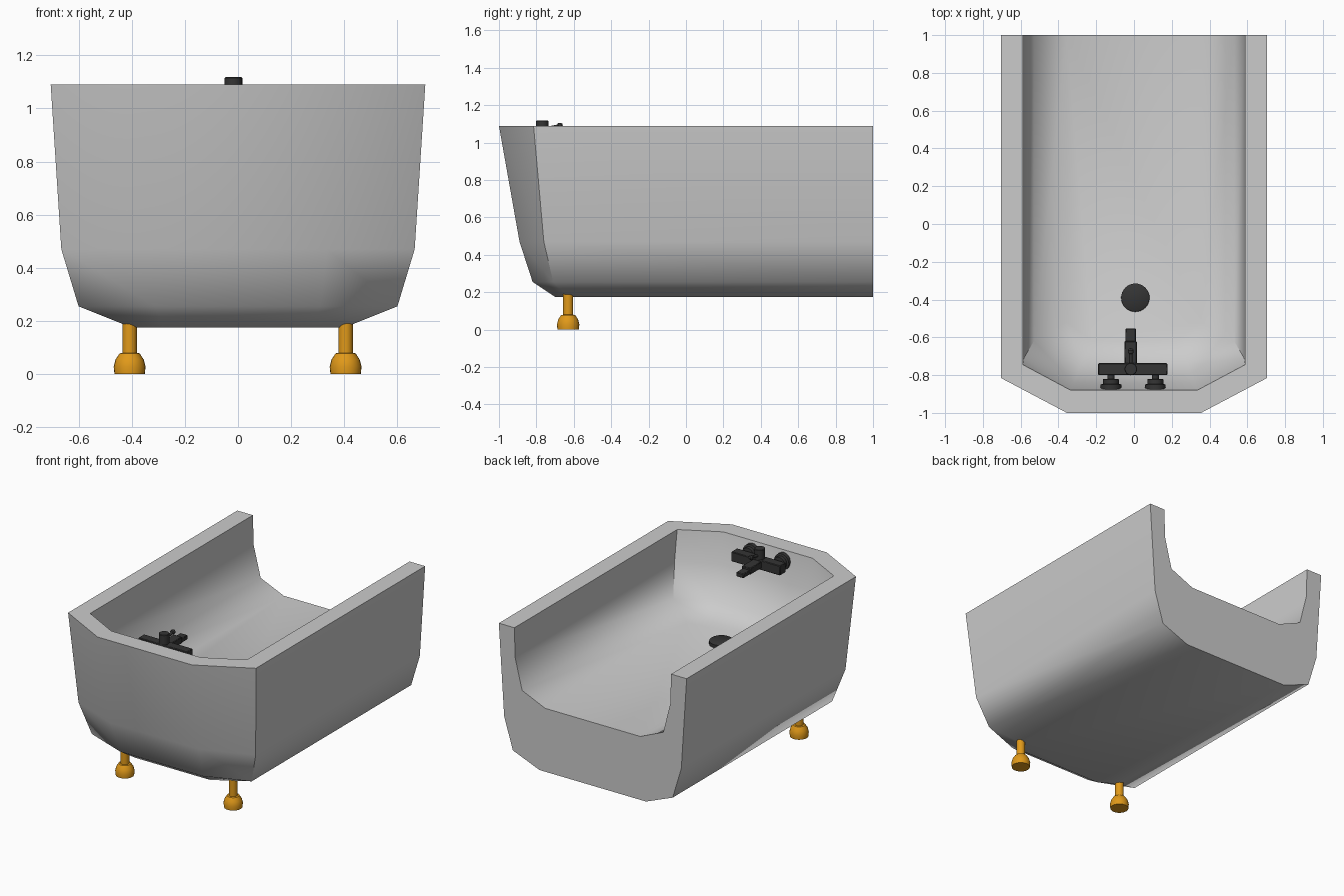
import bpy, bmesh, math
from mathutils import Vector, Matrix

if "Cube" in bpy.data.objects:
    bpy.data.objects.remove(bpy.data.objects["Cube"])


def material(name, rgb):
    m = bpy.data.materials.new(name)
    m.diffuse_color = (*rgb, 1)
    m.use_nodes = True
    m.node_tree.nodes["Principled BSDF"].inputs["Base Color"].default_value = m.diffuse_color
    return m


BLACK = material("black metal", (0.035, 0.035, 0.035))
BRASS = material("brass", (0.75, 0.32, 0.01))


def finish(name, bm, mat=None, angle=40):
    bmesh.ops.recalc_face_normals(bm, faces=bm.faces)
    me = bpy.data.meshes.new(name)
    bm.to_mesh(me)
    bm.free()
    ob = bpy.data.objects.new(name, me)
    bpy.context.collection.objects.link(ob)
    if mat:
        me.materials.append(mat)
    bpy.ops.object.select_all(action='DESELECT')
    ob.select_set(True)
    bpy.context.view_layer.objects.active = ob
    bpy.ops.object.shade_smooth_by_angle(angle=math.radians(angle))
    return ob


def turned(name, profile, origin, axis=(0, 0, 1), mat=None, sides=24):
    """Solid of revolution from (radius, height) pairs along an axis."""
    bm = bmesh.new()
    rings = [[bm.verts.new((r * math.cos(2 * math.pi * i / sides),
                            r * math.sin(2 * math.pi * i / sides), h))
              for i in range(sides)] for r, h in profile]
    for a, b in zip(rings, rings[1:]):
        for i in range(sides):
            j = (i + 1) % sides
            bm.faces.new((a[i], a[j], b[j], b[i]))
    bm.faces.new(rings[0])
    bm.faces.new(rings[-1])
    rot = Vector((0, 0, 1)).rotation_difference(Vector(axis)).to_matrix().to_4x4()
    bm.transform(Matrix.Translation(origin) @ rot)
    return finish(name, bm, mat)


def box(name, lo, hi, mat):
    bm = bmesh.new()
    bmesh.ops.create_cube(bm, size=1)
    lo, hi = Vector(lo), Vector(hi)
    for v in bm.verts:
        v.co = (lo + hi) / 2 + v.co * (hi - lo)
    bmesh.ops.bevel(bm, geom=bm.edges[:], offset=0.004, segments=1, affect='EDGES')
    return finish(name, bm, mat)


# Tub: layers (z, half width, corner y, half front width, front y),
# outside from the bottom up, over the rim, then inside down to the floor
layers = [
    (0.175, 0.40, -0.63, 0.28, -0.70),
    (0.255, 0.60, -0.71, 0.31, -0.82),
    (0.47, 0.665, -0.76, 0.335, -0.89),
    (1.09, 0.705, -0.815, 0.355, -1.0),
    (1.09, 0.588, -0.745, 0.335, -0.88),
    (0.89, 0.583, -0.71, 0.32, -0.84),
    (0.68, 0.53, -0.62, 0.28, -0.745),
    (0.605, 0.357, -0.52, 0.22, -0.62),
]
bm = bmesh.new()
strips = []
for z, w, yc, f, yf in layers:
    plan = [(w, 1), (w, yc), (f, yf), (-f, yf), (-w, yc), (-w, 1)]
    strips.append([bm.verts.new((x, y, z)) for x, y in plan])
for a, b in zip(strips, strips[1:]):
    for i in range(5):
        bm.faces.new((a[i], a[i + 1], b[i + 1], b[i]))
bm.faces.new(strips[0])
bm.faces.new(strips[-1])
bm.faces.new([s[0] for s in strips] + [s[-1] for s in reversed(strips)])
finish("tub", bm, angle=60)

# Front legs with rounded feet
leg = [(0.057, 0), (0.06, 0.028), (0.053, 0.055), (0.038, 0.078),
       (0.027, 0.08), (0.027, 0.23)]
for side, x in (("left", -0.408), ("right", 0.405)):
    turned(f"{side}_leg", leg, (x, -0.63, 0), mat=BRASS)

# Drain plug
turned("drain", [(0.075, 0), (0.075, 0.028), (0.068, 0.033)],
       (0.007, -0.39, 0.6), mat=BLACK, sides=32)

# Tap: wall flanges and stems, crossbar, spout
zt = 1.02
flange = [(0.055, 0), (0.055, 0.03), (0.042, 0.034), (0.042, 0.058),
          (0.019, 0.06), (0.019, 0.1)]
for side, x in (("left", -0.122), ("right", 0.113)):
    turned(f"{side}_tap_flange", flange, (x, -0.88, zt), (0, 1, 0), BLACK)
box("tap_bar", (-0.19, -0.80, zt - 0.033), (0.177, -0.737, zt + 0.033), BLACK)
box("tap_body", (-0.05, -0.75, zt - 0.02), (0.015, -0.62, zt + 0.025), BLACK)
box("tap_spout", (-0.045, -0.64, zt - 0.02), (0.01, -0.552, zt + 0.01), BLACK)

# Tap knob and lever
turned("tap_knob", [(0.033, 0), (0.033, 0.065), (0.03, 0.068)],
       (-0.017, -0.768, zt + 0.03), mat=BLACK)
turned("tap_lever", [(0.009, 0), (0.009, 0.09), (0.015, 0.095),
                     (0.015, 0.11), (0.008, 0.118)],
       (-0.017, -0.775, zt + 0.05), (0, 1, 0.2), BLACK, 12)
